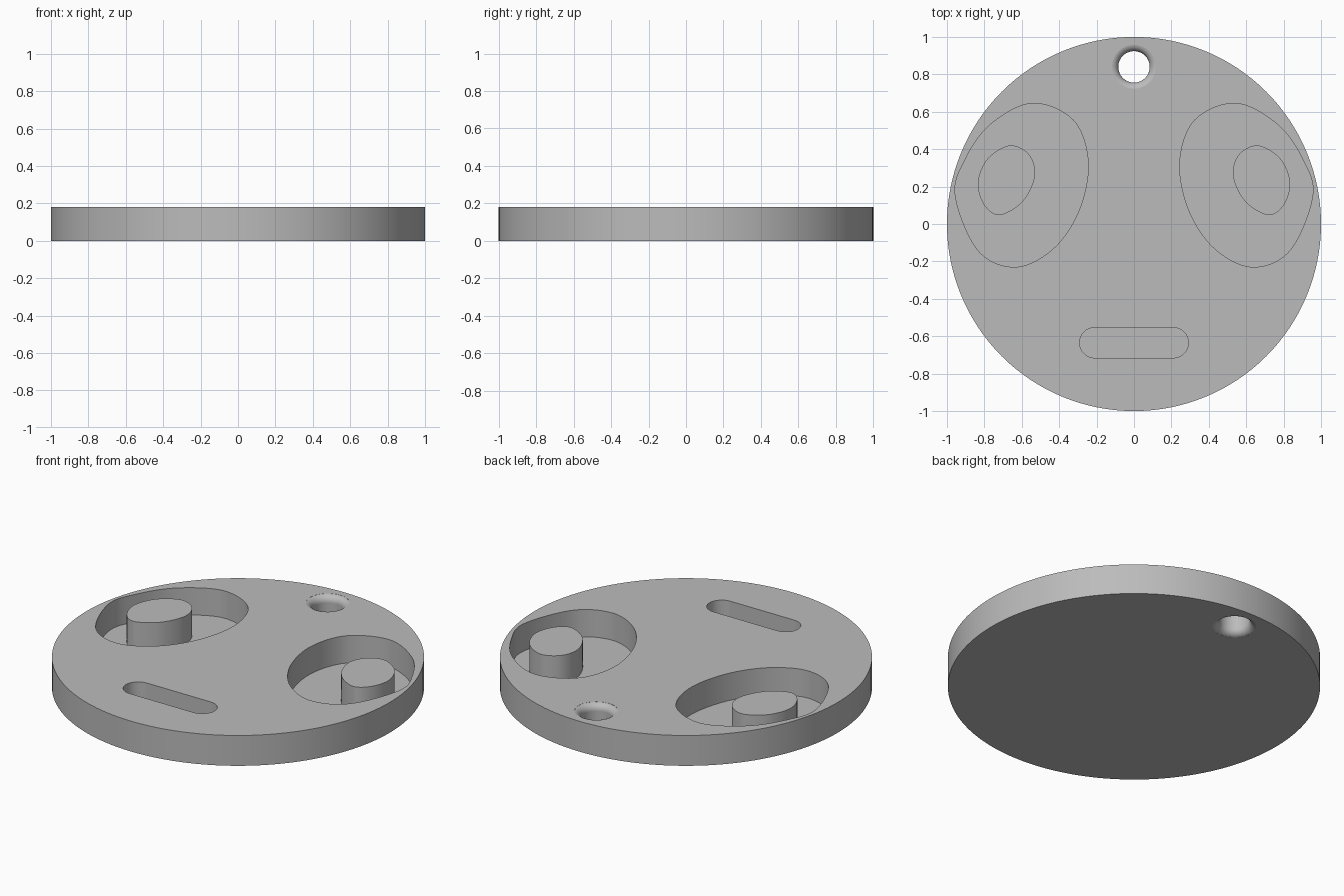
import bpy, bmesh, math
from mathutils import Vector
from mathutils.geometry import interpolate_bezier

if "Cube" in bpy.data.objects:
    bpy.data.objects.remove(bpy.data.objects["Cube"])

HEIGHT = 0.18
FLOOR = 0.018

grey = bpy.data.materials.new("plain grey")
grey.use_nodes = True
grey.diffuse_color = (0.5, 0.5, 0.5, 1)
grey.node_tree.nodes["Principled BSDF"].inputs["Base Color"].default_value = (0.5, 0.5, 0.5, 1)


def make_object(name, bm):
    bmesh.ops.recalc_face_normals(bm, faces=bm.faces)
    mesh = bpy.data.meshes.new(name)
    bm.to_mesh(mesh)
    bm.free()
    mesh.materials.append(grey)
    obj = bpy.data.objects.new(name, mesh)
    bpy.context.collection.objects.link(obj)
    return obj


def prism(name, outline, bottom, top):
    bm = bmesh.new()
    face = bm.faces.new([bm.verts.new((x, y, bottom)) for x, y in outline])
    side = bmesh.ops.extrude_face_region(bm, geom=[face])["geom"]
    moved = [v for v in side if isinstance(v, bmesh.types.BMVert)]
    bmesh.ops.translate(bm, verts=moved, vec=(0, 0, top - bottom))
    if not any(f.calc_center_median().z == bottom for f in bm.faces):
        bmesh.ops.holes_fill(bm, edges=[e for e in bm.edges if e.is_boundary])
    return make_object(name, bm)


def smooth_loop(points, mirror, steps=10):
    # Closed smooth curve through the points
    pts = [Vector((x * mirror, y, 0)) for x, y in points]
    n, result = len(pts), []
    for i in range(n):
        a, b, c, d = (pts[(i + k) % n] for k in (-1, 0, 1, 2))
        result += interpolate_bezier(b, b + (c - a) / 6, c - (d - b) / 6, c, steps + 1)[:-1]
    return [(p.x, p.y) for p in result]


def arc(cx, cy, radius, start, end, count):
    return [(cx + radius * math.cos(math.radians(start + (end - start) * i / count)),
             cy + radius * math.sin(math.radians(start + (end - start) * i / count)))
            for i in range(count + 1)]


def lathe(name, profile, centre_y, segments=64):
    bm = bmesh.new()
    rings = [[bm.verts.new((r * math.cos(math.tau * i / segments),
                            centre_y + r * math.sin(math.tau * i / segments), z))
              for i in range(segments)] for r, z in profile]
    for low, high in zip(rings, rings[1:]):
        for i in range(segments):
            j = (i + 1) % segments
            bm.faces.new((low[i], low[j], high[j], high[i]))
    bm.faces.new(rings[0])
    bm.faces.new(rings[-1])
    return make_object(name, bm)


def finish(obj):
    bpy.ops.object.select_all(action="DESELECT")
    obj.select_set(True)
    bpy.context.view_layer.objects.active = obj
    for mod in list(obj.modifiers):
        bpy.ops.object.modifier_apply(modifier=mod.name)
    bpy.ops.object.shade_smooth_by_angle(angle=math.radians(35))
    weighted = obj.modifiers.new("flat_faces", "WEIGHTED_NORMAL")
    weighted.keep_sharp = True


# Round disc
disc = prism("disc", arc(0, 0, 1, 0, 360, 128)[:-1], 0, HEIGHT)
cutters = []

# Eye pockets, each with a raised pupil
eye = [(.545, .645), (.325, .555), (.245, .33), (.295, .07), (.435, -.135), (.637, -.23),
       (.835, -.14), (.955, .15), (.905, .34), (.77, .53)]
pupil = [(.663, .42), (.56, .37), (.53, .255), (.595, .12), (.717, .048), (.80, .10),
         (.835, .22), (.782, .35)]
for side, mirror in (("left", 1), ("right", -1)):
    cutters.append(prism(side + "_eye_cutter", smooth_loop(eye, mirror), FLOOR, HEIGHT + 0.1))
    finish(prism(side + "_pupil", smooth_loop(pupil, mirror), FLOOR, HEIGHT))

# Mouth slot
slot = arc(.21, -.635, .081, -90, 90, 16) + arc(-.21, -.635, .081, 90, 270, 16)
cutters.append(prism("mouth_cutter", slot, FLOOR, HEIGHT + 0.1))

# Hanging hole with rounded rims
FILLET, BORE = 0.04, 0.084
rim = [(BORE + FILLET * (1 - math.cos(a)), HEIGHT - FILLET + FILLET * math.sin(a))
       for a in (math.radians(d) for d in range(0, 81, 10))]
profile = [(r, HEIGHT - z) for r, z in reversed(rim)] + rim
profile = [(profile[0][0], -0.05)] + profile + [(rim[-1][0], HEIGHT + 0.05)]
cutters.append(lathe("hole_cutter", profile, 0.84))

for cutter in cutters:
    cut = disc.modifiers.new(cutter.name, "BOOLEAN")
    cut.operation = "DIFFERENCE"
    cut.solver = "EXACT"
    cut.object = cutter
finish(disc)
for cutter in cutters:
    bpy.data.objects.remove(cutter)
